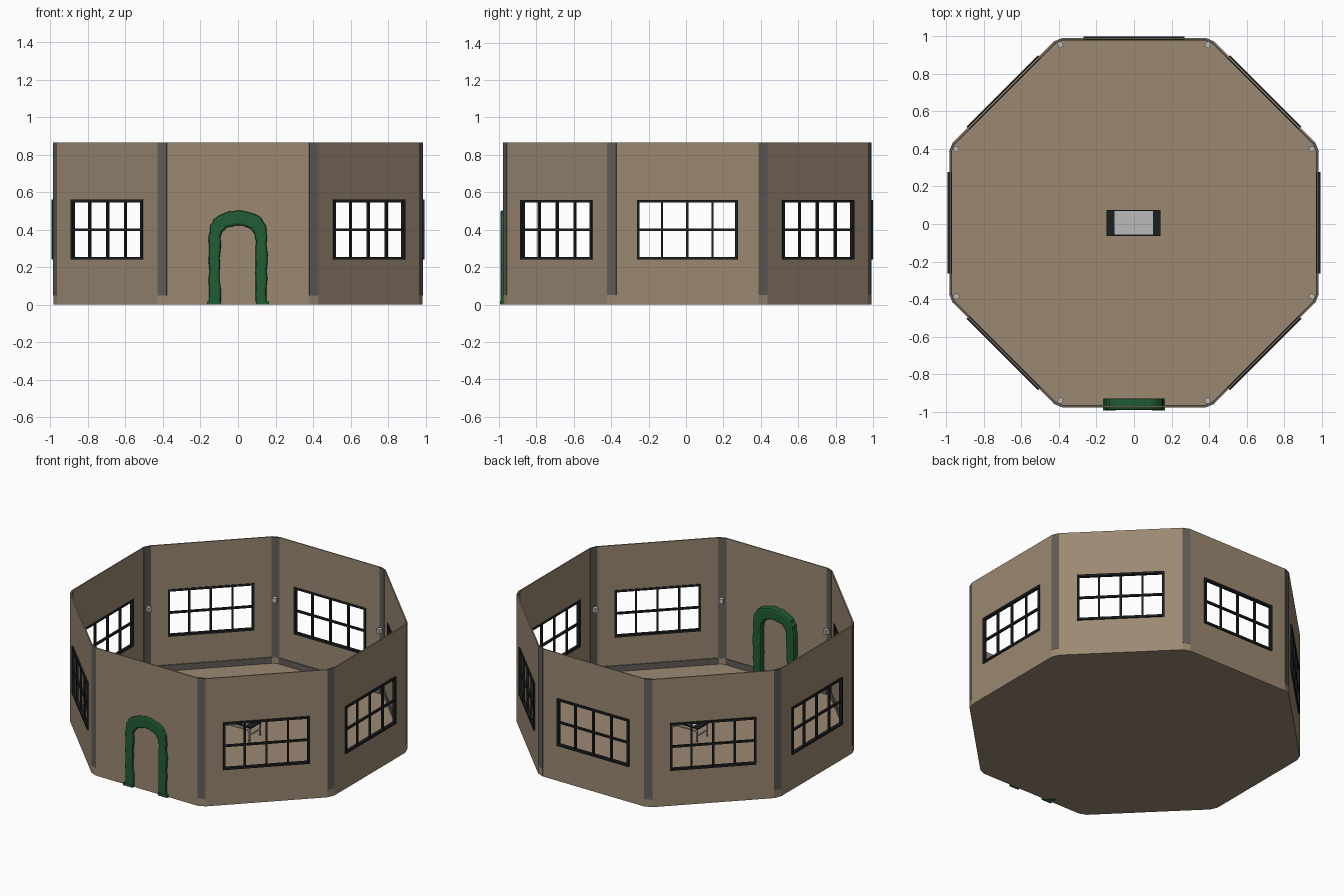
import bpy, bmesh, math, random
from mathutils import Matrix, Vector

if "Cube" in bpy.data.objects:
    bpy.data.objects.remove(bpy.data.objects["Cube"])

random.seed(3)
APO, HALF, H, T = 0.985, 0.38, 0.865, 0.008      # apothem, half wall width, height, thickness
CORNER_R = 1.0555                                # radius of the chamfered corners
CENTRE = Matrix.Translation((0, 0.007, 0))


def material(name, rgb):
    m = bpy.data.materials.new(name)
    m.diffuse_color = (*rgb, 1)
    m.use_nodes = True
    m.node_tree.nodes["Principled BSDF"].inputs["Base Color"].default_value = m.diffuse_color
    return m


TAN = material("tan_plaster", (0.33, 0.25, 0.17))
STONE = material("grey_brown_trim", (0.12, 0.11, 0.10))
BLACK = material("black_frame", (0.012, 0.014, 0.015))
GREEN = material("hedge_green", (0.015, 0.11, 0.035))
STEEL = material("steel", (0.5, 0.5, 0.5))


def add_object(name, mesh, mat, matrix=Matrix()):
    ob = bpy.data.objects.new(name, mesh)
    bpy.context.collection.objects.link(ob)
    ob.matrix_world = matrix
    mesh.materials.append(mat)
    return ob


def boxes(name, spans, mat, matrix=Matrix()):
    """One object from boxes given as (x0, x1, y0, y1, z0, z1)."""
    bm = bmesh.new()
    for x0, x1, y0, y1, z0, z1 in spans:
        m = Matrix.Translation(((x0 + x1) / 2, (y0 + y1) / 2, (z0 + z1) / 2))
        bmesh.ops.create_cube(bm, size=1, matrix=m @ Matrix.Diagonal((x1 - x0, y1 - y0, z1 - z0, 1)))
    me = bpy.data.meshes.new(name)
    bm.to_mesh(me)
    bm.free()
    return add_object(name, me, mat, matrix)


def turned(deg):
    return CENTRE @ Matrix.Rotation(math.radians(deg), 4, 'Z')


# Floor slab: octagon with chamfered corners
bm = bmesh.new()
outline = []
for i in range(8):
    for x in (-HALF, HALF):
        outline.append(turned(45 * i) @ Vector((x, -APO, 0)))
face = bm.faces.new([bm.verts.new(p) for p in outline])
ext = bmesh.ops.extrude_face_region(bm, geom=[face])
bmesh.ops.translate(bm, vec=(0, 0, 0.01), verts=[v for v in ext["geom"] if isinstance(v, bmesh.types.BMVert)])
bmesh.ops.recalc_face_normals(bm, faces=bm.faces)
me = bpy.data.meshes.new("floor")
bm.to_mesh(me)
bm.free()
add_object("floor", me, TAN)

# Walls, windows and skirting (local -y faces outward)
WX, Z0, Z1, B = 0.27, 0.24, 0.56, 0.014
for i in range(8):
    M = turned(45 * i)
    yo, yi = -APO, -APO + T
    if i == 0:
        boxes("door_wall", [(-HALF, HALF, yo, yi, 0, H)], TAN, M)
    else:
        # wall panel with a rectangular opening
        rect = lambda a, b, c: [(-a, yo, b), (a, yo, b), (a, yo, c), (-a, yo, c)]
        me = bpy.data.meshes.new("window_wall")
        me.from_pydata(rect(HALF, 0, H) + rect(WX - 0.005, Z0 + 0.005, Z1 - 0.005), [],
                       [(k, (k + 1) % 4, (k + 1) % 4 + 4, k + 4) for k in range(4)])
        ob = add_object(f"window_wall_{i}", me, TAN, M)
        mod = ob.modifiers.new("thickness", 'SOLIDIFY')
        mod.thickness, mod.offset = T, -1
        # window frame: 4 by 2 panes
        f0, f1 = yo - 0.009, yi + 0.004
        zm = (Z0 + Z1) / 2
        bars = [(-WX, WX, f0, f1, Z0, Z0 + B), (-WX, WX, f0, f1, Z1 - B, Z1),
                (-WX, -WX + B, f0, f1, Z0 + B, Z1 - B), (WX - B, WX, f0, f1, Z0 + B, Z1 - B),
                (-WX + B, WX - B, f0 + .003, f1 - .003, zm - .006, zm + .006)]
        bars += [(x - .006, x + .006, f0 + .004, f1 - .004, Z0 + B, Z1 - B) for x in (-0.135, 0, 0.135)]
        boxes(f"window_frame_{i}", bars, BLACK, M)
    boxes(f"skirting_{i}", [(-HALF, HALF, yi, yi + 0.006, 0.01, 0.05)], STONE, M)

    # Corner post on its tan base, with a small lamp inside
    C = turned(45 * i + 22.5)
    w = 0.0262
    boxes(f"corner_base_{i}", [(-w, w, -CORNER_R, -CORNER_R + 0.01, 0, 0.05)], TAN, C)
    boxes(f"corner_post_{i}", [(-w, w, -CORNER_R - 0.001, -CORNER_R + 0.012, 0.05, H)], STONE, C)
    boxes(f"corner_lamp_{i}", [(-.014, .014, -1.04, -1.012, .435, .465),
                               (-.006, .006, -1.045, -1.04, .44, .46)], STEEL, C)


# Hedge arch over the doorway, slightly lumpy
def arch_line(rx, spring, top):
    pts = [(-rx, spring * k / 8) for k in range(8)]
    for k in range(25):
        a = math.pi * (1 - k / 24)
        c, s = math.cos(a), math.sin(a)
        pts.append((rx * math.copysign(abs(c) ** 0.85, c), spring + (top - spring) * s ** 0.85))
    return pts + [(-x, z) for x, z in reversed(pts[:8])]


outer, inner = arch_line(0.155, 0.36, 0.5), arch_line(0.095, 0.34, 0.422)
n = len(outer)
lump = lambda: random.uniform(-0.004, 0.004)
me = bpy.data.meshes.new("hedge_arch")
me.from_pydata([(x + lump(), -0.993, z + (lump() if z > 0 else 0)) for x, z in outer + inner], [],
               [(k, k + n, k + n + 1, k + 1) for k in range(n - 1)])
arch = add_object("hedge_arch", me, GREEN)
mod = arch.modifiers.new("depth", 'SOLIDIFY')
mod.thickness, mod.offset = 0.063, -1
mod = arch.modifiers.new("soft_edges", 'BEVEL')
mod.width, mod.segments, mod.limit_method = 0.012, 2, 'ANGLE'
mod.angle_limit = math.radians(60)
boxes("hedge_feet", [(s * .13 - .035, s * .13 + .035, -0.995, -0.93, 0, 0.018) for s in (-1, 1)], GREEN)

# Central table: black top, pale inset panel, thin steel legs and rails
TZ = 0.115
boxes("table_top", [(-.146, .142, -.063, .075, TZ - .008, TZ)], BLACK)
boxes("table_panel", [(-.105, .1, -.056, .07, TZ, TZ + .002)], STEEL)
xs, ys, r = (-.125, .121), (-.05, .062), .004
legs = [(x - r, x + r, y - r, y + r, 0, TZ - .008) for x in xs for y in ys]
rails = [(x - r, x + r, ys[0] + r, ys[1] - r, .05, .057) for x in xs]
rails += [(xs[0] + r, xs[1] - r, y - r, y + r, .082, .089) for y in ys]
boxes("table_legs", legs + rails, STEEL)
